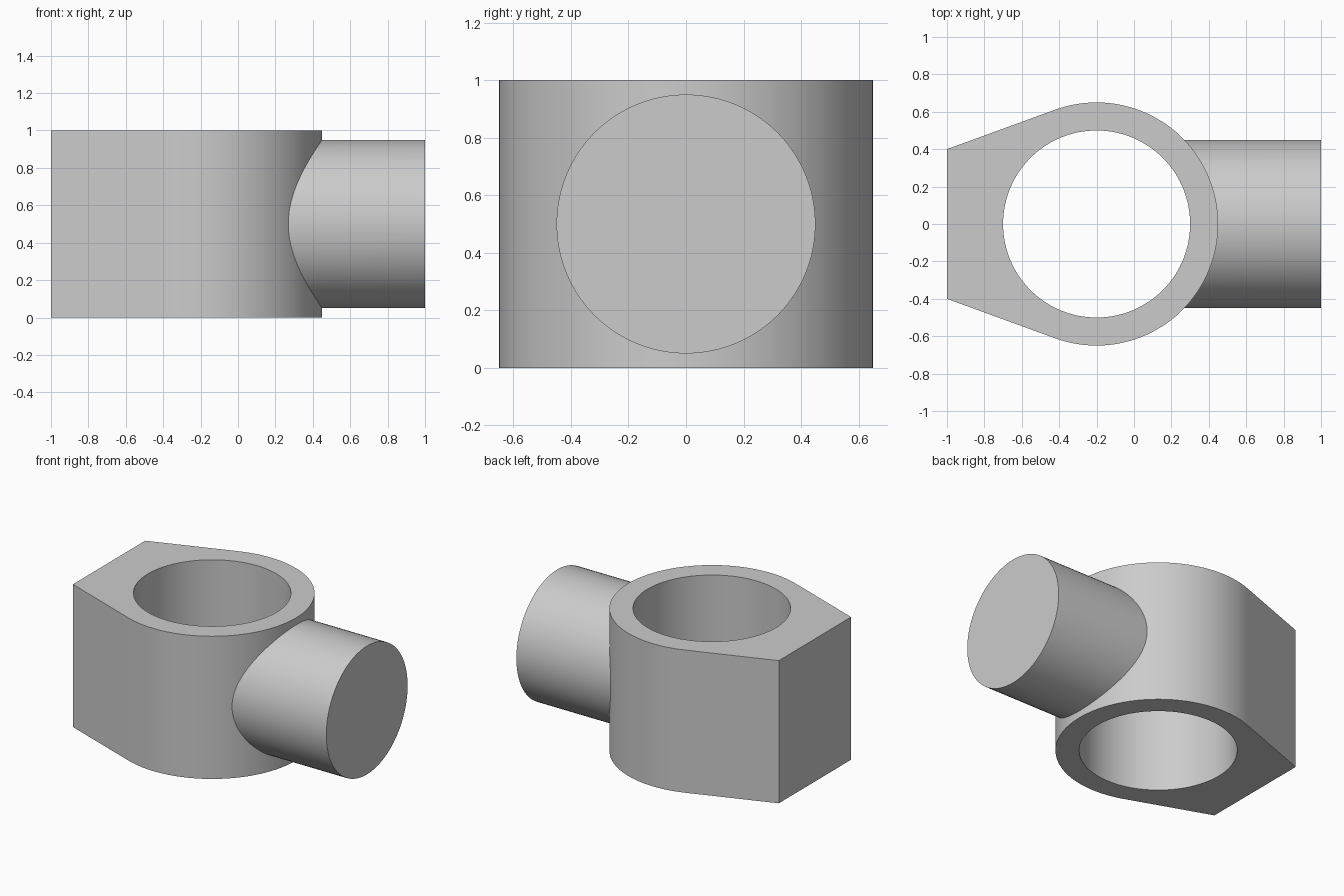
import bpy, bmesh
from math import sin, cos, acos, atan2, hypot, pi, radians

default = bpy.data.objects.get("Cube")
if default:
    bpy.data.objects.remove(default, do_unlink=True)

CENTRE_X, OUTER, BORE, HEIGHT = -0.2, 0.65, 0.5, 1.0
FLAT_DIST, FLAT_HALF = 0.8, 0.4
PIN_RADIUS, PIN_END = 0.45, 1.0

grey = bpy.data.materials.new("plain grey")
grey.use_nodes = True
colour = (0.6, 0.6, 0.6, 1)
grey.diffuse_color = colour
grey.node_tree.nodes["Principled BSDF"].inputs["Base Color"].default_value = colour


def finish(bm, name):
    bmesh.ops.recalc_face_normals(bm, faces=bm.faces[:])
    mesh = bpy.data.meshes.new(name)
    bm.to_mesh(mesh)
    bm.free()
    mesh.materials.append(grey)
    obj = bpy.data.objects.new(name, mesh)
    bpy.context.collection.objects.link(obj)
    bpy.ops.object.select_all(action='DESELECT')
    obj.select_set(True)
    bpy.context.view_layer.objects.active = obj
    bpy.ops.object.shade_smooth_by_angle(angle=radians(30))


def bridge(bm, ring_a, ring_b):
    n = len(ring_a)
    for i in range(n):
        j = (i + 1) % n
        bm.faces.new((ring_a[i], ring_a[j], ring_b[j], ring_b[i]))


def span(start, end, steps):
    return [start + (end - start) * i / steps for i in range(steps)]


# Ring body: round collar with tangent sides running to a flat pad
corner = atan2(FLAT_HALF, -FLAT_DIST)
tangent = corner - acos(OUTER / hypot(FLAT_DIST, FLAT_HALF))
angles = (span(-tangent, tangent, 80) + span(tangent, corner, 16)
          + span(corner, 2 * pi - corner, 20)
          + span(2 * pi - corner, 2 * pi - tangent, 16))


def outline(a):
    a = min(a % (2 * pi), -a % (2 * pi))
    if a <= tangent:
        return OUTER
    if a <= corner:
        return OUTER / cos(a - tangent)
    return -FLAT_DIST / cos(a)


bm = bmesh.new()


def ring(radius, z):
    return [bm.verts.new((CENTRE_X + radius(a) * cos(a), radius(a) * sin(a), z))
            for a in angles]


loops = [ring(outline, 0), ring(outline, HEIGHT),
         ring(lambda a: BORE, HEIGHT), ring(lambda a: BORE, 0)]
for k in range(4):
    bridge(bm, loops[k], loops[(k + 1) % 4])
finish(bm, "ring_body")

# Side pin: saddle-shaped root just inside the collar wall, capped at the tip
bm = bmesh.new()
root, tip = [], []
for a in span(0, 2 * pi, 96):
    y, z = PIN_RADIUS * cos(a), HEIGHT / 2 + PIN_RADIUS * sin(a)
    root_x = CENTRE_X + ((OUTER - 0.02) ** 2 - y * y) ** 0.5
    root.append(bm.verts.new((root_x, y, z)))
    tip.append(bm.verts.new((PIN_END, y, z)))
bridge(bm, root, tip)
bm.faces.new(tip)
finish(bm, "side_pin")
